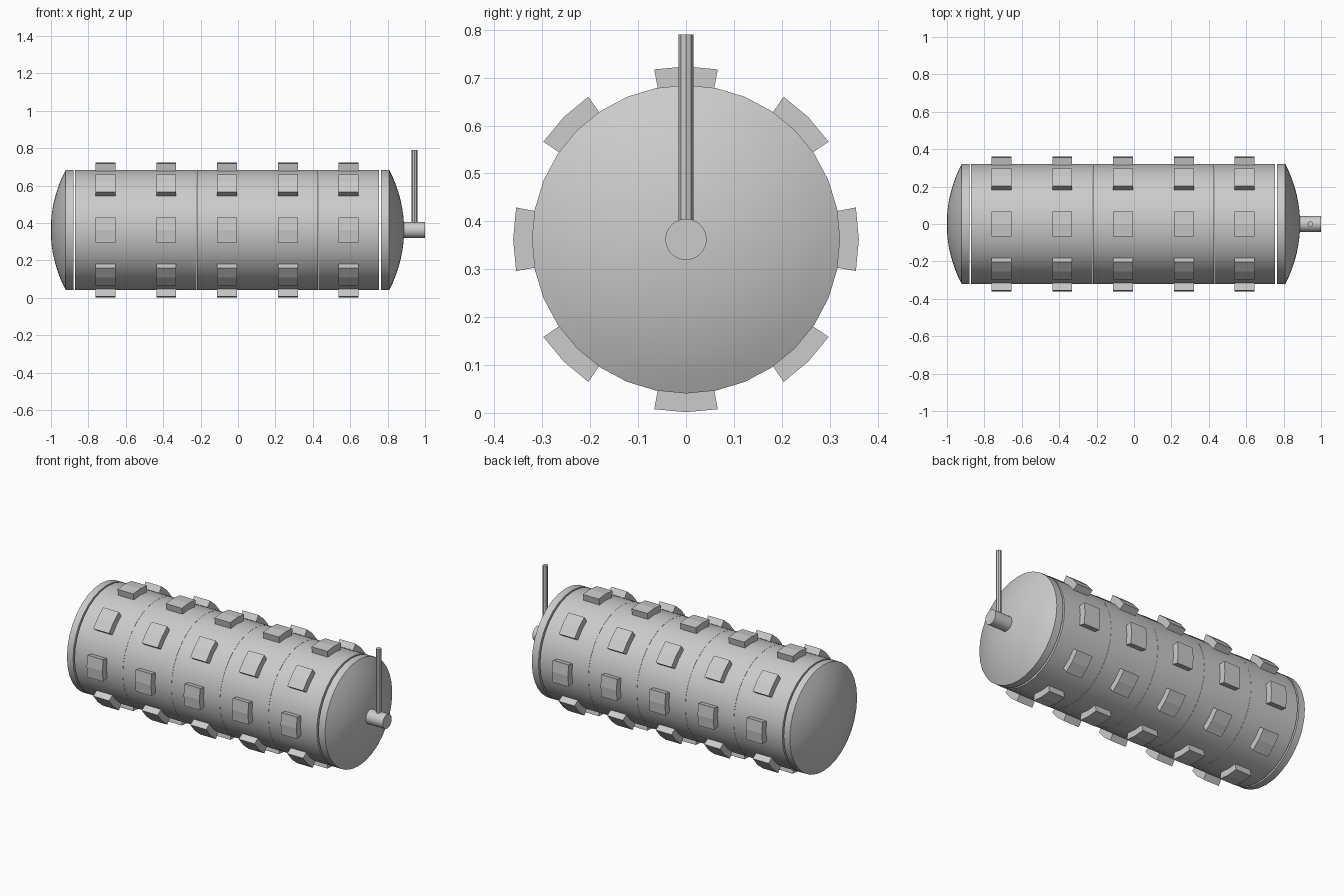
import bpy, bmesh
from math import sin, cos, tau, radians, sqrt

if "Cube" in bpy.data.objects:
    bpy.data.objects.remove(bpy.data.objects["Cube"])

AXIS_Z = 0.3625
R = 0.322            # drum radius
START, PITCH = -0.871, 0.325


def finish(name, bm, smooth=True):
    bmesh.ops.remove_doubles(bm, verts=bm.verts, dist=1e-5)
    bmesh.ops.recalc_face_normals(bm, faces=bm.faces)
    mesh = bpy.data.meshes.new(name)
    bm.to_mesh(mesh)
    bm.free()
    ob = bpy.data.objects.new(name, mesh)
    bpy.context.collection.objects.link(ob)
    bpy.ops.object.select_all(action='DESELECT')
    ob.select_set(True)
    bpy.context.view_layer.objects.active = ob
    if smooth:
        bpy.ops.object.shade_smooth_by_angle(angle=radians(30))
    return ob


def lathe(name, profile, sides=32):
    """Spin an (x, radius) profile around the drum axis; ends lie on the axis."""
    bm = bmesh.new()
    verts = [bm.verts.new((x, 0, AXIS_Z + r)) for x, r in profile]
    edges = [bm.edges.new(pair) for pair in zip(verts, verts[1:])]
    bmesh.ops.spin(bm, geom=verts + edges, cent=(0, 0, AXIS_Z), axis=(1, 0, 0),
                   angle=tau, steps=sides, use_merge=False)
    return finish(name, bm)


def disc_profile(x0, x1, r):
    return [(x0, 0), (x0, r), (x1, r), (x1, 0)]


def add_block(bm, x, angle, half_x=0.053, half_a=radians(10.6)):
    """Raised pad: radial sides, two-facet outer face."""
    section = [(0.30, -half_a), (0.361, -half_a), (0.361, 0), (0.361, half_a), (0.30, half_a)]
    rings = [[bm.verts.new((x + s * half_x, r * cos(angle + a), AXIS_Z + r * sin(angle + a)))
              for r, a in section] for s in (-1, 1)]
    bm.faces.new(rings[0])
    bm.faces.new(rings[1])
    for i in range(5):
        j = (i + 1) % 5
        bm.faces.new((rings[0][i], rings[0][j], rings[1][j], rings[1][i]))


# Drum sections, each with a ring of eight pads
for k in range(5):
    x0 = START + k * PITCH
    lathe(f"drum_section_{k + 1}", disc_profile(x0 + 0.0005, x0 + PITCH - 0.0005, R))
    bm = bmesh.new()
    for i in range(8):
        add_block(bm, x0 + PITCH / 2, i * tau / 8)
    finish(f"pads_{k + 1}", bm, smooth=False)

# Domed end caps
H = 0.08
sphere_r = (R * R + H * H) / (2 * H)
for name, sign, inner, rim in (("left_cap", -1, -0.88, -0.921), ("right_cap", 1, 0.764, 0.808)):
    dome = []
    for i in range(9):
        r = R * (1 - i / 8)
        dome.append((rim + sign * (sqrt(sphere_r ** 2 - r * r) - sphere_r + H), r))
    lathe(name, [(inner, 0), (inner, R)] + dome)

# Axle stub on the right end
lathe("axle_stub", disc_profile(0.87, 1.0, 0.043))

# Upright handle rod
bm = bmesh.new()
bmesh.ops.create_cone(bm, cap_ends=True, segments=8, radius1=0.0155, radius2=0.0155, depth=0.42)
rod = finish("handle_rod", bm)
rod.location = (0.943, 0, 0.79 - 0.21)
